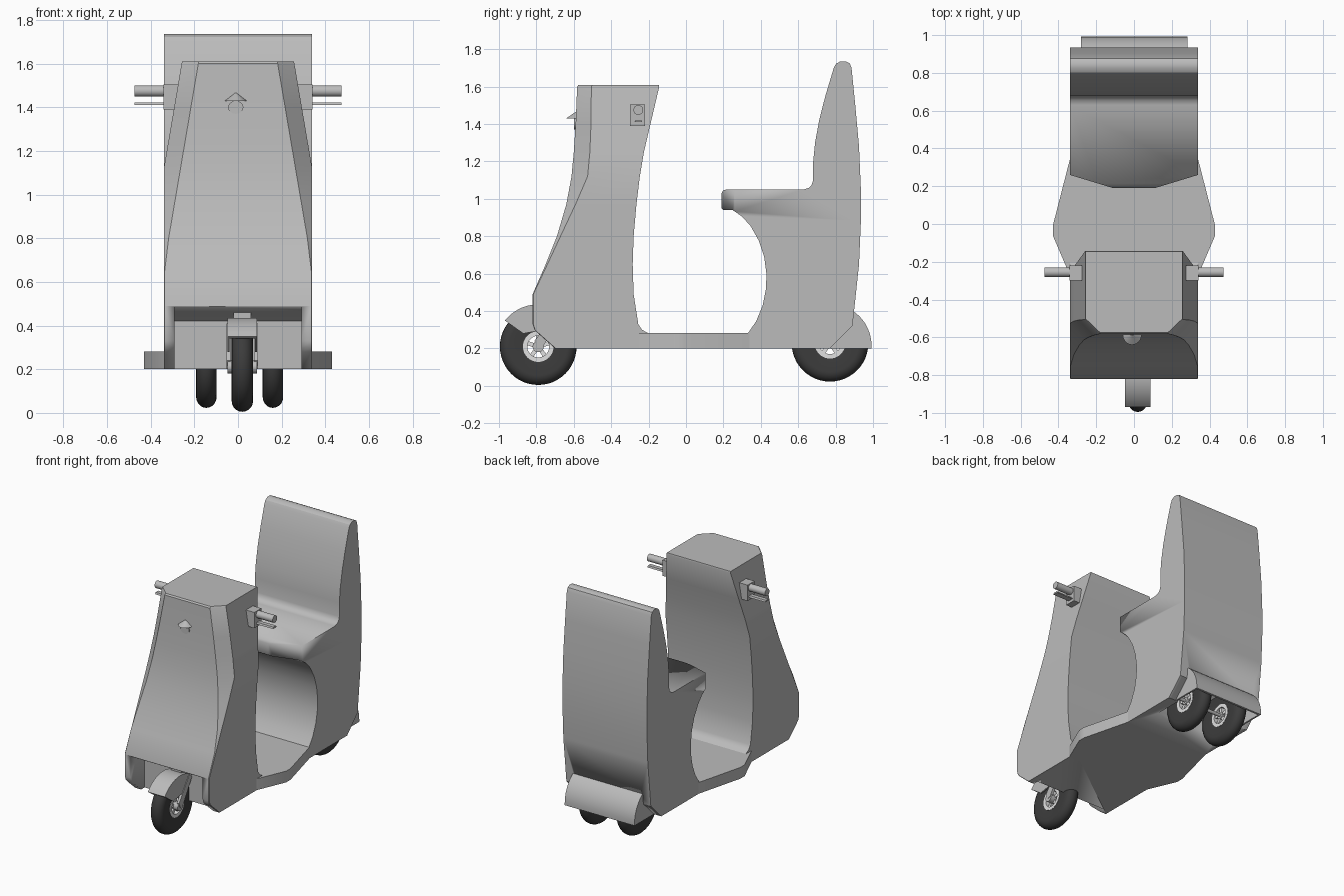
import bpy
import bmesh
from math import sin, cos, pi, radians
from mathutils import Vector

cube = bpy.data.objects.get("Cube")
if cube:
    bpy.data.objects.remove(cube, do_unlink=True)


def material(name, value):
    mat = bpy.data.materials.new(name)
    mat.use_nodes = True
    color = (value, value, value, 1)
    mat.diffuse_color = color
    mat.node_tree.nodes["Principled BSDF"].inputs["Base Color"].default_value = color
    return mat


GREY = material("body grey", 0.5)
RUBBER = material("tyre rubber", 0.045)
METAL = material("wheel metal", 0.75)


def finish(name, bm, mat, angle=30):
    bmesh.ops.recalc_face_normals(bm, faces=bm.faces)
    mesh = bpy.data.meshes.new(name)
    bm.to_mesh(mesh)
    bm.free()
    mesh.materials.append(mat)
    obj = bpy.data.objects.new(name, mesh)
    bpy.context.collection.objects.link(obj)
    bpy.ops.object.select_all(action="DESELECT")
    obj.select_set(True)
    bpy.context.view_layer.objects.active = obj
    bpy.ops.object.shade_smooth_by_angle(angle=radians(angle))
    return obj


def loft(name, rings, mat, closed=False):
    """Skin a list of equal-length rings; cap the ends unless closed."""
    bm = bmesh.new()
    rows = [[bm.verts.new(p) for p in ring] for ring in rings]
    pairs = list(zip(rows, rows[1:]))
    if closed:
        pairs.append((rows[-1], rows[0]))
    else:
        bm.faces.new(rows[0])
        bm.faces.new(rows[-1])
    for a, b in pairs:
        for i in range(len(a)):
            j = (i + 1) % len(a)
            bm.faces.new((a[i], a[j], b[j], b[i]))
    return finish(name, bm, mat)


def side_prism(name, profile, x0, x1, mat=GREY):
    """Extrude a (y, z) profile across x."""
    return loft(name, [[(x, y, z) for y, z in profile] for x in (x0, x1)], mat)


def lathe(name, profile, center, mat, steps=48):
    """Revolve an (x, radius) loop about the x axis."""
    cx, cy, cz = center
    rings = []
    for k in range(steps):
        t = 2 * pi * k / steps
        rings.append([(cx + x, cy + r * cos(t), cz + r * sin(t)) for x, r in profile])
    return loft(name, rings, mat, closed=True)


def rod(name, x0, x1, y, z, radius, mat=GREY, steps=24):
    ring = [(y + radius * cos(2 * pi * k / steps), z + radius * sin(2 * pi * k / steps))
            for k in range(steps)]
    return side_prism(name, ring, x0, x1, mat)


def box(name, x, y, z):
    return side_prism(name, [(y[0], z[0]), (y[1], z[0]), (y[1], z[1]), (y[0], z[1])], *x)


def arc(center, radius, start, end, steps=14):
    angles = [radians(start + (end - start) * k / steps) for k in range(steps + 1)]
    return [(center[0] + radius * cos(t), center[1] + radius * sin(t)) for t in angles]


def carve(target, cutter):
    cutter.hide_render = True
    mod = target.modifiers.new("well", "BOOLEAN")
    mod.object = cutter
    mod.solver = "EXACT"
    bpy.ops.object.select_all(action="DESELECT")
    target.select_set(True)
    bpy.context.view_layer.objects.active = target
    bpy.ops.object.modifier_apply(modifier=mod.name)
    bpy.data.objects.remove(cutter, do_unlink=True)


HALF = 0.34

# Front shield: height, front y, chamfer y, back y
shield_rows = [
    (0.2, -0.7, -0.7, -0.2), (0.28, -0.79, -0.79, -0.2), (0.3, -0.81, -0.81, -0.235),
    (0.33, -0.82, -0.82, -0.255), (0.49, -0.82, -0.82, -0.28), (0.65, -0.75, -0.745, -0.285),
    (0.8, -0.69, -0.675, -0.28), (0.97, -0.64, -0.595, -0.265), (1.12, -0.612, -0.53, -0.247),
    (1.25, -0.6, -0.518, -0.225), (1.4, -0.59, -0.512, -0.19), (1.6, -0.582, -0.51, -0.143),
    (1.61, -0.574, -0.505, -0.146),
]
rings = []
for z, front, chamfer, back in shield_rows:
    side = HALF - max(0, z - 1.12) * 0.17
    nose = min(HALF - 0.004, HALF - (z - 0.67) * 0.17)
    right = [(nose, front, z), (side, chamfer + 0.004, z), (side, back, z)]
    rings.append(right + [(-x, y, z) for x, y, z in reversed(right)])
shield = loft("front_shield", rings, GREY)
well = [(-1.1, 0.1), (-1.1, 0.49), (-0.83, 0.49), (-0.75, 0.465), (-0.66, 0.42), (-0.66, 0.1)]
carve(shield, side_prism("front_well_cutter", well, -0.29, 0.29))

# Foot deck with flared sides
half_deck = [(HALF, -0.27), (0.43, -0.06), (0.43, -0.01), (HALF, 0.34)]
deck = half_deck + [(-x, y) for x, y in reversed(half_deck)]
loft("foot_deck", [[(x, y, z) for x, y in deck] for z in (0.2, 0.282)], GREY)

# Seat and backrest in one side profile
seat_profile = [
    (0.33, 0.2), (0.33, 0.28), (0.375, 0.345), (0.41, 0.43), (0.428, 0.52), (0.43, 0.6),
    (0.418, 0.69), (0.39, 0.775), (0.345, 0.855), (0.3, 0.905), (0.25, 0.94), (0.2, 0.94),
    (0.19, 0.95), (0.19, 1.03), (0.198, 1.045), (0.215, 1.05), (0.63, 1.05), (0.655, 1.058),
    (0.672, 1.075), (0.68, 1.1), (0.68, 1.2), (0.69, 1.3), (0.712, 1.42), (0.745, 1.55),
    (0.79, 1.7), (0.802, 1.722), (0.825, 1.735), (0.855, 1.735), (0.875, 1.725), (0.885, 1.7),
    (0.905, 1.5), (0.925, 1.28), (0.935, 1.05), (0.935, 0.88), (0.925, 0.65), (0.89, 0.32),
    (0.77, 0.2),
]
seat = side_prism("seat_body", seat_profile, -HALF, HALF)
bm = bmesh.new()
bm.from_mesh(seat.data)
for s in (-1, 1):
    # Angled corners of the seat cushion
    cut = bmesh.ops.bisect_plane(
        bm, geom=bm.verts[:] + bm.edges[:] + bm.faces[:], plane_co=(s * 0.11, 0.19, 1),
        plane_no=Vector((s * 0.07, -0.23, 0)), clear_outer=True)
    edges = [e for e in cut["geom_cut"] if isinstance(e, bmesh.types.BMEdge)]
    bmesh.ops.holes_fill(bm, edges=edges)
bmesh.ops.recalc_face_normals(bm, faces=bm.faces)
bm.to_mesh(seat.data)
bm.free()
carve(seat, box("rear_well_cutter", (-0.26, 0.26), (0.57, 1.1), (0.1, 0.38)))

# Rear fender: curved cover with end plates
axle = (0.77, 0.215)
cover = arc(axle, 0.222, 0, 66)
side_prism("rear_fender", [(0.992, 0.2)] + cover + arc(axle, 0.207, 66, 0) + [(0.977, 0.2)],
           -0.275, 0.28)
for label, x in (("right", -0.28), ("left", 0.27)):
    plate = [(0.77, 0.2), (0.992, 0.2)] + cover + [(0.86, 0.38), (0.86, 0.3)]
    side_prism("rear_fender_plate_" + label, plate, x, x + 0.012)


def wheel(name, center, half):
    x, y, z = center
    radius = 0.205
    # Rounded tyre section
    tread = [(half * cos(t), 0.155 + 0.05 * sin(t)) for t in
             [pi * k / 10 for k in range(11)]]
    lathe(name + "_tyre", [(half * 0.8, 0.078)] + tread + [(-half * 0.8, 0.078)], center, RUBBER)
    # Rim, hub and spokes
    w = half * 0.85
    lathe(name + "_rim", [(w, 0.058), (w, 0.082), (-w, 0.082), (-w, 0.058)], center, METAL)
    rod(name + "_hub", x - w, x + w, y, z, 0.025, METAL)
    for k in range(5):
        t = 2 * pi * k / 5 + pi / 2
        out, across = Vector((cos(t), sin(t))), Vector((-sin(t), cos(t))) * 0.011
        hub = Vector((y, z))
        ends = [hub + out * 0.02, hub + out * 0.062]
        spoke = [ends[0] + across, ends[1] + across, ends[1] - across, ends[0] - across]
        side_prism(name + "_spoke", [tuple(p) for p in spoke], x - w * 0.8, x + w * 0.8, METAL)


wheel("front_wheel", (0.02, -0.79, 0.21), 0.049)
wheel("rear_wheel_right", (-0.145, 0.77, 0.228), 0.047)
wheel("rear_wheel_left", (0.16, 0.77, 0.228), 0.047)
rod("rear_axle", -0.27, 0.27, 0.77, 0.228, 0.012)

# Front fender, fork and steering post
hub = (-0.79, 0.21)
crown = arc(hub, 0.226, 142, 55)
side_prism("front_fender", crown + arc(hub, 0.212, 55, 142), -0.048, 0.088)
for label, x in (("right", -0.048), ("left", 0.078)):
    skirt = crown + [(-0.7, 0.31), (-0.87, 0.28)]
    side_prism("front_fender_skirt_" + label, skirt, x, x + 0.01)
    arm = [(-0.81, 0.24), (-0.79, 0.2), (-0.765, 0.21), (-0.66, 0.38), (-0.69, 0.41)]
    side_prism("fork_arm_" + label, arm, x - 0.004, x + 0.014)
rod("front_axle", -0.048, 0.088, *hub, 0.03)
box("steering_post", (-0.02, 0.06), (-0.74, -0.65), (0.38, 0.48))

# Handlebar mounts, grips and levers
for s, label in ((-1, "right"), (1, "left")):
    box("handle_mount_" + label, (s * 0.27, s * 0.342), (-0.3, -0.22), (1.39, 1.505))
    rod("grip_" + label, s * 0.3, s * 0.475, -0.255, 1.475, 0.026)
    lever = [(-0.275, 1.41), (-0.235, 1.41), (-0.24, 1.422), (-0.27, 1.422)]
    side_prism("brake_lever_" + label, lever, s * 0.3, s * 0.475)

# Headlight with a small pointed hood
brim = [(-0.01 + 0.05 * cos(t), -0.585 - 0.055 * sin(t)) for t in
        [pi * k / 12 for k in range(13)]]
loft("headlight_hood", [[(x, y, 1.43) for x, y in brim],
                        [(-0.01 + (x + 0.01) * 0.1, -0.585 + (y + 0.585) * 0.1, 1.465)
                         for x, y in brim]], GREY)
lamp = [(-0.01 + 0.035 * cos(pi * k / 8), 1.4 + 0.03 * sin(pi * k / 8)) for k in range(16)]
loft("headlight_lamp", [[(x, y, z) for x, z in lamp] for y in (-0.598, -0.58)], GREY)
